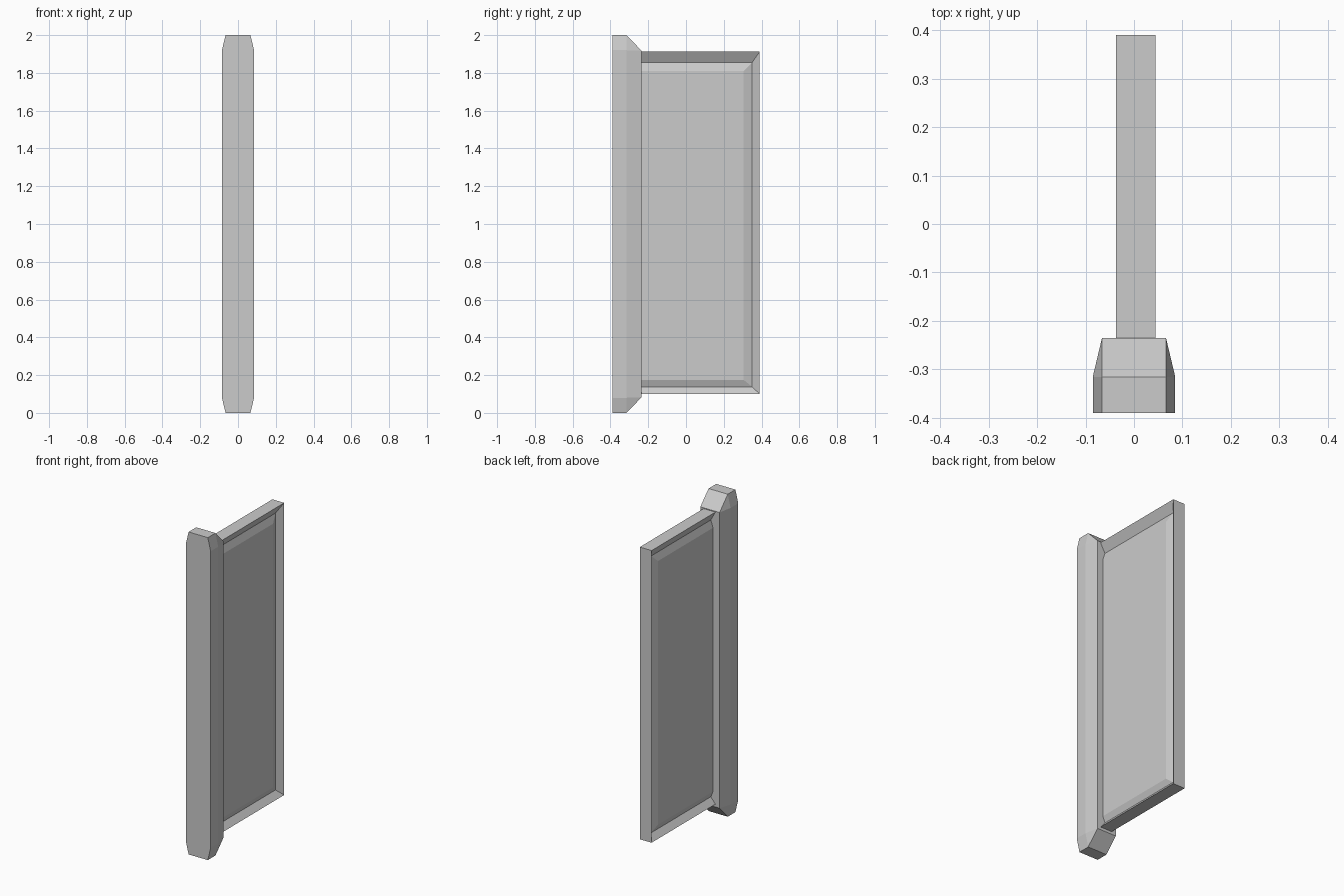
import bpy, bmesh

if "Cube" in bpy.data.objects:
    bpy.data.objects.remove(bpy.data.objects["Cube"])


def finish(bm, name):
    bmesh.ops.recalc_face_normals(bm, faces=bm.faces)
    mesh = bpy.data.meshes.new(name)
    bm.to_mesh(mesh)
    bm.free()
    obj = bpy.data.objects.new(name, mesh)
    bpy.context.collection.objects.link(obj)
    return obj


# Edge post: convex solid with chamfered ends and a tapered rear
W, N, C = 0.085, 0.066, 0.08
bm = bmesh.new()
for sx in (-1, 1):
    for end in (0, 1):
        def z(inset):
            return 2 - inset if end else inset
        for y in (-0.39, -0.315):
            bm.verts.new((sx * N, y, z(0)))
            bm.verts.new((sx * W, y, z(C)))
        bm.verts.new((sx * N, -0.235, z(C + 0.003)))
bmesh.ops.convex_hull(bm, input=bm.verts)
bmesh.ops.dissolve_limit(bm, angle_limit=0.01, verts=bm.verts, edges=bm.edges)
finish(bm, "edge_post")

# Door panel: stacked outlines (x, rear y, bottom z, top z) across the thickness
field = (0.305, 0.175, 1.81)
groove = (0.35, 0.138, 1.855)
rim = (0.39, 0.10, 1.912)
levels = [(-0.021,) + field, (-0.006,) + groove, (-0.037,) + rim,
          (0.044,) + rim, (0.012,) + groove, (0.027,) + field]
Y0 = -0.235
bm = bmesh.new()
rings = [[bm.verts.new((x, y, zz)) for y, zz in
          ((Y0, lo), (yb, lo), (yb, hi), (Y0, hi))]
         for x, yb, lo, hi in levels]
for a, b in zip(rings, rings[1:]):
    for i in range(3):
        bm.faces.new((a[i], a[i + 1], b[i + 1], b[i]))
bm.faces.new(rings[0])
bm.faces.new(rings[-1])
# Front end that meets the post
bm.faces.new([r[0] for r in rings] + [r[3] for r in reversed(rings)])
finish(bm, "door_panel")
